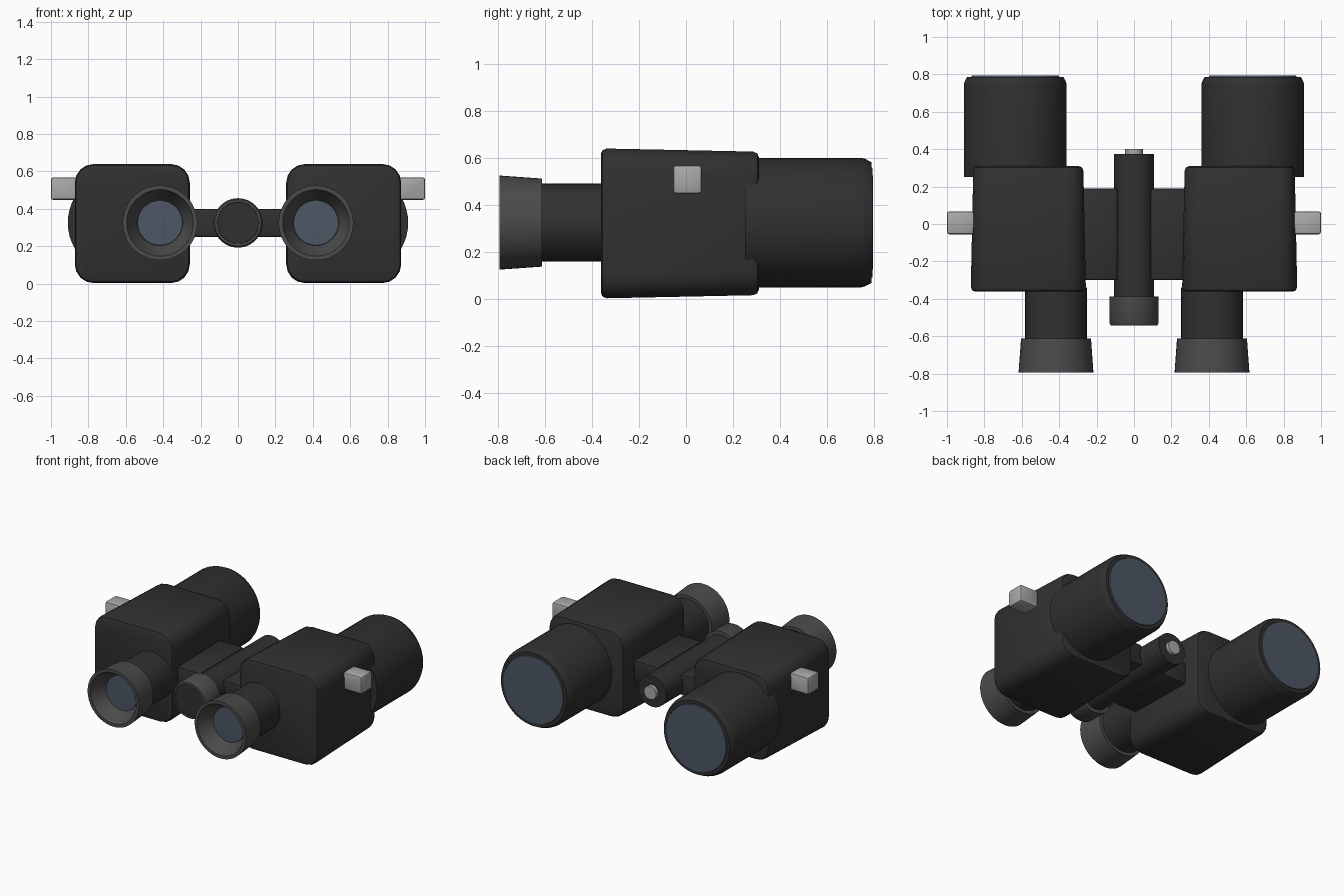
import bpy, bmesh, math
from mathutils import Vector

if "Cube" in bpy.data.objects:
    bpy.data.objects.remove(bpy.data.objects["Cube"])

CZ = 0.325      # height of all optical axes
EYE_X, OBJ_X = 0.417, 0.635


def material(name, r, g, b):
    m = bpy.data.materials.new(name)
    m.diffuse_color = (r, g, b, 1)
    m.use_nodes = True
    m.node_tree.nodes["Principled BSDF"].inputs["Base Color"].default_value = m.diffuse_color
    return m


BLACK = material("black_rubber", 0.03, 0.03, 0.03)
DARK = material("dark_plastic", 0.07, 0.07, 0.07)
GLASS = material("lens_glass", 0.075, 0.095, 0.13)
METAL = material("metal", 0.4, 0.4, 0.4)


def finish(name, bm, mat, mirror):
    bmesh.ops.recalc_face_normals(bm, faces=bm.faces)
    me = bpy.data.meshes.new(name)
    bm.to_mesh(me)
    bm.free()
    me.materials.append(mat)
    ob = bpy.data.objects.new(name, me)
    bpy.context.collection.objects.link(ob)
    if mirror:
        ob.modifiers.new("mirror", 'MIRROR').use_mirror_merge = False
    bpy.ops.object.select_all(action='DESELECT')
    ob.select_set(True)
    bpy.context.view_layer.objects.active = ob
    bpy.ops.object.shade_smooth_by_angle(angle=math.radians(30))
    return ob


def lathe(name, profile, mat, cx=0.0, mirror=False, n=48):
    """Spin (radius, y) points around an axis parallel to y."""
    bm = bmesh.new()
    vs = [bm.verts.new((cx + r, y, CZ)) for r, y in profile]
    es = [bm.edges.new(p) for p in zip(vs, vs[1:])]
    bmesh.ops.spin(bm, geom=vs + es, cent=(cx, 0, CZ), axis=(0, 1, 0),
                   angle=math.tau, steps=n, use_merge=True)
    bmesh.ops.remove_doubles(bm, verts=bm.verts, dist=1e-4)
    return finish(name, bm, mat, mirror)


def box(name, lo, hi, mat, corner, edge, segs=1, taper=0.0, mirror=True):
    """Box with corners rounded along y, softened end rims and a back taper."""
    lo, hi = Vector(lo), Vector(hi)
    mid, size = (lo + hi) / 2, hi - lo
    bm = bmesh.new()
    bmesh.ops.create_cube(bm, size=1)
    for v in bm.verts:
        inset = taper if v.co.y > 0 else 0
        for i in (0, 2):
            v.co[i] *= size[i] - 2 * inset
        v.co.y *= size.y
        v.co += mid
    long = [e for e in bm.edges if abs(e.verts[0].co.y - e.verts[1].co.y) > size.y / 2]
    bmesh.ops.bevel(bm, geom=long, offset=corner, segments=segs, profile=0.5,
                    affect='EDGES')
    rims = [e for e in bm.edges if abs(e.verts[0].co.y - e.verts[1].co.y) < 1e-4]
    bmesh.ops.bevel(bm, geom=rims, offset=edge, segments=2, profile=0.5,
                    affect='EDGES')
    return finish(name, bm, mat, mirror)


# prism housings
box("prism_housing", (0.257, -0.362, 0.003), (0.873, 0.31, 0.64), BLACK,
    corner=0.1, edge=0.025, segs=4, taper=0.014)

# objective barrels and front lenses
lathe("objective_barrel", [(0, 0.25), (0.275, 0.25), (0.275, 0.745), (0.271, 0.76),
      (0.257, 0.787), (0.235, 0.787), (0.235, 0.775), (0, 0.775)], BLACK, OBJ_X, True)
lathe("objective_lens", [(0.236, 0.78), (0.232, 0.793), (0, 0.795)],
      GLASS, OBJ_X, True)

# eyepieces: tube, flared cup, lens
lathe("eyepiece_tube", [(0, -0.34), (0.165, -0.34), (0.165, -0.63), (0, -0.63)],
      BLACK, EYE_X, True)
lathe("eyecup", [(0, -0.612), (0.187, -0.612), (0.2, -0.793), (0.178, -0.793),
      (0.15, -0.735), (0.122, -0.69), (0, -0.69)], DARK, EYE_X, True)
lathe("eyepiece_lens", [(0.122, -0.69), (0.12, -0.70), (0, -0.704)],
      GLASS, EYE_X, True)

# central hinge, focus wheel and end pin
lathe("hinge_tube", [(0, -0.40), (0.108, -0.40), (0.108, 0.375), (0, 0.375)], BLACK)
lathe("focus_wheel", [(0, -0.38), (0.132, -0.388), (0.132, -0.528), (0.124, -0.542),
      (0.112, -0.542), (0.112, -0.535), (0, -0.535)], DARK)
lathe("focus_wheel_cap", [(0.112, -0.534), (0.11, -0.538), (0, -0.538)], BLACK)
lathe("hinge_pin", [(0, 0.36), (0.047, 0.36), (0.047, 0.40), (0, 0.40)], METAL, n=32)

# bridge plates joining hinge and housings
box("bridge_plate", (0.085, -0.30, 0.25), (0.30, 0.19, 0.40), BLACK,
    corner=0.02, edge=0.01, segs=2)

# strap lugs
box("strap_lug", (0.855, -0.055, 0.448), (1.0, 0.067, 0.568), METAL,
    corner=0.012, edge=0.012, segs=2)
